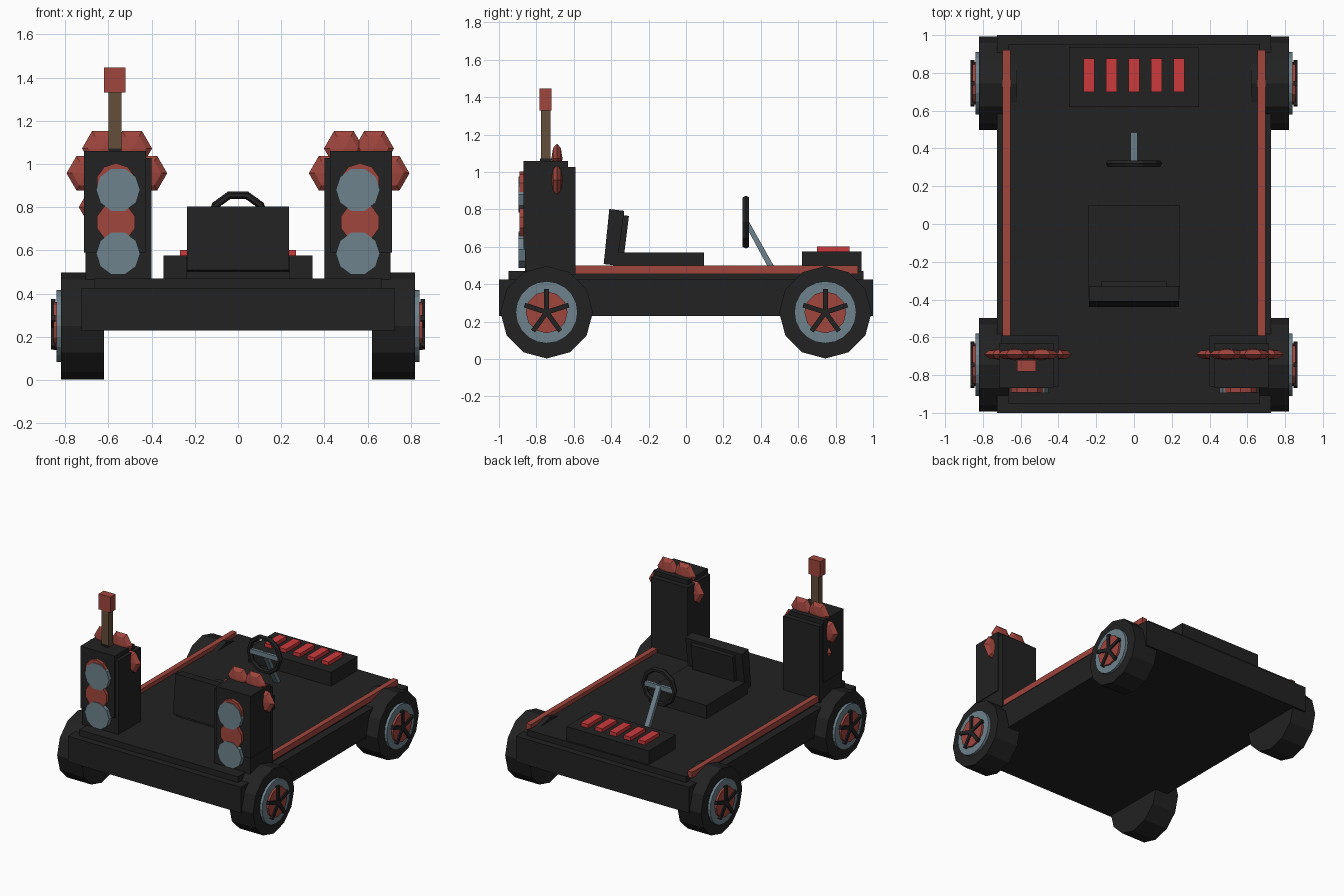
import bpy, bmesh, math
from mathutils import Matrix, Vector

if "Cube" in bpy.data.objects:
    bpy.data.objects.remove(bpy.data.objects["Cube"])


def material(name, rgb):
    m = bpy.data.materials.new(name)
    m.diffuse_color = (*rgb, 1)
    m.use_nodes = True
    m.node_tree.nodes["Principled BSDF"].inputs["Base Color"].default_value = m.diffuse_color
    return m


BLACK = material("black", (0.016, 0.016, 0.016))
GREY = material("blue grey", (0.156, 0.223, 0.262))
RED = material("dull red", (0.352, 0.061, 0.048))
BRIGHT = material("bright red", (0.60, 0.042, 0.045))
BROWN = material("brown", (0.127, 0.076, 0.042))


def finish(bm, name, mat):
    bmesh.ops.recalc_face_normals(bm, faces=bm.faces)
    me = bpy.data.meshes.new(name)
    bm.to_mesh(me)
    bm.free()
    me.materials.append(mat)
    ob = bpy.data.objects.new(name, me)
    bpy.context.collection.objects.link(ob)
    return ob


def box(name, mat, x0, x1, y0, y1, z0, z1):
    bm = bmesh.new()
    size = Matrix.Diagonal((x1 - x0, y1 - y0, z1 - z0, 1))
    mid = Matrix.Translation(((x0 + x1) / 2, (y0 + y1) / 2, (z0 + z1) / 2))
    bmesh.ops.create_cube(bm, size=1, matrix=mid @ size)
    return finish(bm, name, mat)


def prism(name, mat, pts, direction):
    """Extrude a closed outline along a direction."""
    bm = bmesh.new()
    face = bm.faces.new([bm.verts.new(p) for p in pts])
    ext = bmesh.ops.extrude_face_region(bm, geom=[face], use_keep_orig=True)
    moved = [v for v in ext["geom"] if isinstance(v, bmesh.types.BMVert)]
    bmesh.ops.translate(bm, verts=moved, vec=Vector(direction))
    return finish(bm, name, mat)


def disc_x(name, mat, x0, x1, y, z, r, n):
    pts = [(x0, y + r * math.sin(a), z + r * math.cos(a))
           for a in (2 * math.pi * i / n for i in range(n))]
    return prism(name, mat, pts, (x1 - x0, 0, 0))


def disc_y(name, mat, y0, y1, x, z, r, n, turn=0):
    pts = [(x + r * math.sin(a), y0, z + r * math.cos(a))
           for a in (2 * math.pi * i / n + turn for i in range(n))]
    return prism(name, mat, pts, (0, y1 - y0, 0))


def gem(name, x, z, r=0.092):
    """Flattened six-sided crystal with its axis along y."""
    bm = bmesh.new()
    m = (Matrix.Translation((x, -0.69, z)) @ Matrix.Diagonal((1, 0.32, 1, 1))
         @ Matrix.Rotation(math.pi / 2, 4, 'X') @ Matrix.Rotation(math.pi / 6, 4, 'Z'))
    bmesh.ops.create_uvsphere(bm, u_segments=6, v_segments=4, radius=r, matrix=m)
    return finish(bm, name, RED)


# Chassis and raised deck
box("chassis", BLACK, -0.725, 0.725, -1, 1, 0.23, 0.425)
box("deck", BLACK, -0.665, 0.665, -0.95, 0.95, 0.425, 0.47)

for s, side in ((-1, "left"), (1, "right")):
    # Wheels with hub, inner disc and five spokes
    for y, end in ((-0.745, "front"), (0.745, "rear")):
        tag = f"{end}_{side}"
        zc = 0.25
        disc_x(f"tyre_{tag}", BLACK, s * 0.62, s * 0.82, y, zc, 0.247, 12)
        disc_x(f"hub_{tag}", GREY, s * 0.80, s * 0.84, y, zc, 0.166, 20)
        disc_x(f"hub_centre_{tag}", RED, s * 0.82, s * 0.855, y, zc, 0.112, 12)
        for i in range(5):
            a = 2 * math.pi * i / 5
            u = Vector((0, math.sin(a), math.cos(a)))
            w = Vector((0, math.cos(a), -math.sin(a))) * 0.013
            c = Vector((s * 0.845, y, zc))
            prism(f"spoke_{tag}_{i}", BLACK,
                  [c - w, c + w, c + w + u * 0.124, c - w + u * 0.124], (s * 0.02, 0, 0))

    # Side rails
    x0, x1 = sorted((s * 0.655, s * 0.695))
    box(f"side_rail_{side}", RED, x0, x1, -0.62, 0.92, 0.455, 0.50)

    # Lamp towers
    x0, x1 = sorted((s * 0.40, s * 0.705))
    box(f"tower_{side}", BLACK, x0, x1, -0.86, -0.59, 0.45, 1.027)
    x0, x1 = sorted((s * 0.425, s * 0.712))
    box(f"tower_cap_{side}", BLACK, x0, x1, -0.868, -0.63, 0.59, 1.06)

    # Stacked round lamps
    for z in (0.73, 0.912):
        disc_y(f"red_lamp_{side}_{z}", RED, -0.85, -0.891, s * 0.565, z, 0.092, 10)
    for z in (0.585, 0.88):
        disc_y(f"grey_lamp_{side}_{z}", GREY, -0.85, -0.896, s * 0.555, z, 0.102, 10, math.pi / 10)

    # Crystals around the tower tops
    for i, (x, z) in enumerate(((0.63, 1.072), (0.49, 1.072), (0.702, 0.957), (0.42, 0.957))):
        gem(f"crystal_{side}_{i}", s * x, z)

gem("low_crystal", -0.645, 0.80)

# Torch on the left tower
box("torch_base", BLACK, -0.60, -0.54, -0.78, -0.72, 1.05, 1.072)
box("torch_stick", BROWN, -0.60, -0.54, -0.775, -0.725, 1.05, 1.33)
box("torch_head", RED, -0.62, -0.52, -0.782, -0.72, 1.33, 1.447)

# Seat with leaning back and inset cushion
box("seat_base", BLACK, -0.24, 0.24, -0.39, 0.097, 0.47, 0.57)
prism("seat_back", BLACK, [(-0.237, y, z) for y, z in
      ((-0.44, 0.508), (-0.37, 0.50), (-0.33, 0.792), (-0.41, 0.802))], (0.474, 0, 0))
prism("back_cushion", BLACK, [(-0.175, y, z) for y, z in
      ((-0.37, 0.53), (-0.335, 0.525), (-0.305, 0.765), (-0.34, 0.77))], (0.35, 0, 0))

# Steering wheel: ring, crossbar and column
bm = bmesh.new()
rings = []
for i in range(10):
    a = 2 * math.pi * (i + 0.5) / 10
    ring = []
    for j in range(6):
        b = 2 * math.pi * j / 6
        r = 0.130 + 0.018 * math.cos(b)
        ring.append(bm.verts.new((r * math.sin(a), 0.32 + 0.02 * math.sin(b),
                                  0.732 + r * math.cos(a))))
    rings.append(ring)
for i in range(10):
    p, q = rings[i], rings[(i + 1) % 10]
    for j in range(6):
        k = (j + 1) % 6
        bm.faces.new((p[j], p[k], q[k], q[j]))
finish(bm, "steering_wheel", BLACK)
box("steering_crossbar", GREY, -0.12, 0.12, 0.308, 0.332, 0.715, 0.75)
prism("steering_column", GREY, [(-0.019, y, z) for y, z in
      ((0.318, 0.715), (0.325, 0.755), (0.485, 0.47), (0.45, 0.47))], (0.038, 0, 0))

# Control box with five buttons
box("control_box", BLACK, -0.345, 0.345, 0.62, 0.937, 0.46, 0.575)
for i in range(5):
    x = 0.119 * (i - 2)
    box(f"button_{i}", BRIGHT, x - 0.03, x + 0.03, 0.70, 0.875, 0.57, 0.602)
